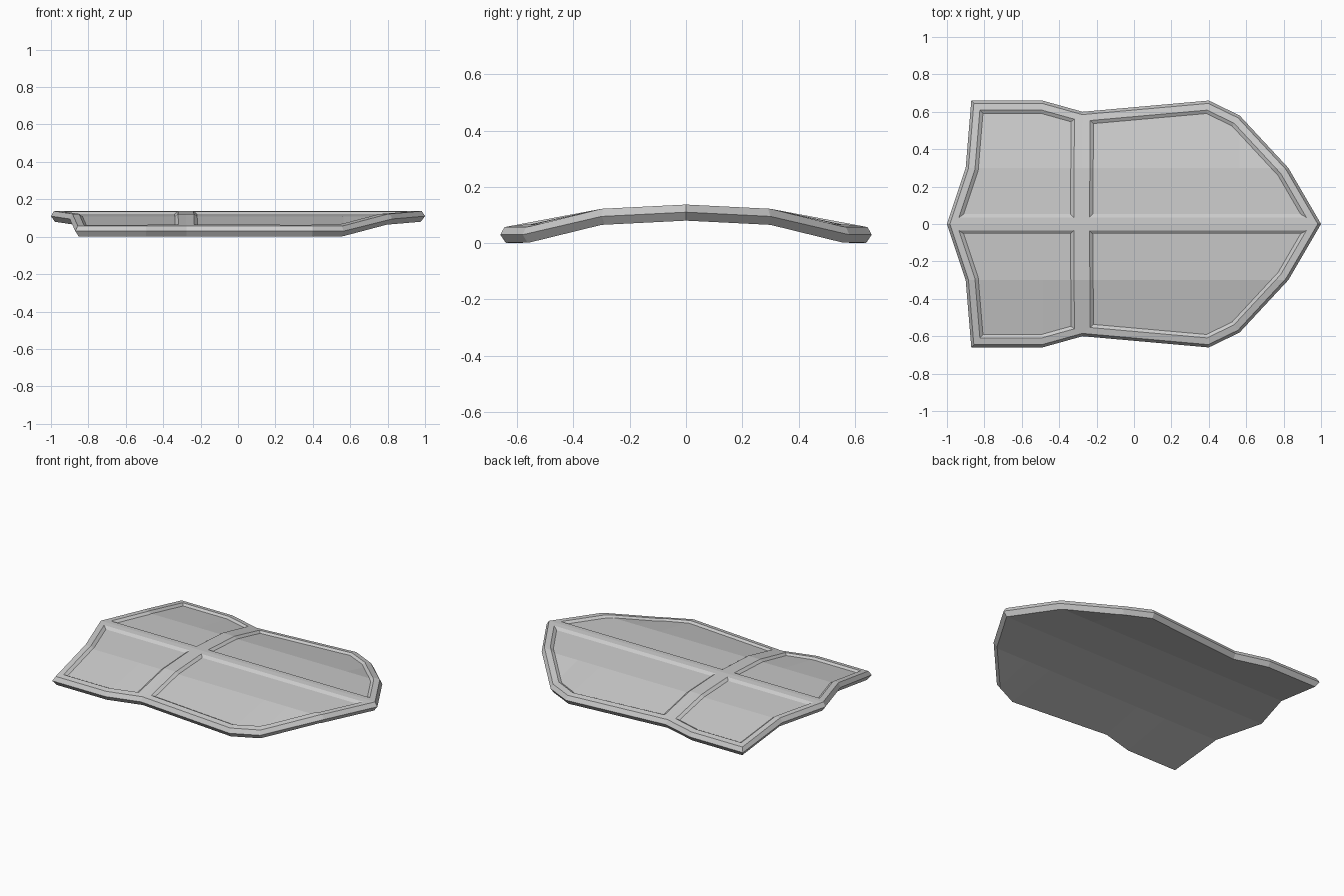
import bpy, bmesh
from mathutils import Vector

cube = bpy.data.objects.get("Cube")
if cube:
    bpy.data.objects.remove(cube, do_unlink=True)

TOP, BOTTOM = 0.027, -0.03     # surface heights about the middle of the plate
DEPTH = 0.013                  # depth of the sunken panels
RIM, AXIS_RIB, CROSS_RIB, SLOPE = 0.035, 0.035, 0.042, 0.018
SPLIT = 4                      # outline point where the cross rib ends

# Half outline, from the pointed tip round to the other end
half = [Vector(p) for p in ((1, 0), (.825, .3), (.565, .58), (.4, .66), (-.275, .6),
                            (-.49, .66), (-.87, .66), (-.9, .3), (-1, 0))]


def inset(poly, dists):
    """Move each edge of an anticlockwise polygon inward by its own distance."""
    n = len(poly)
    lines = []
    for i in range(n):
        d = (poly[(i + 1) % n] - poly[i]).normalized()
        lines.append((poly[i] + Vector((-d.y, d.x)) * dists[i], d))
    out = []
    for i in range(n):
        (p, d), (q, e) = lines[i - 1], lines[i]
        t = (q - p).cross(e) / d.cross(e)
        out.append(p + d * t)
    return out


def edge_y(x):
    """Half width of the plate where its long side is flat and low."""
    side = half[2:7]
    for a, b in zip(side, side[1:]):
        if b.x <= x <= a.x:
            return a.y + (b.y - a.y) * (a.x - x) / (a.x - b.x)
    return side[0].y if x > 0 else side[-1].y


def arch(x, y):
    """Height of the arched middle surface."""
    if y < .3:
        return .11 - .015 * y / .3
    t = (y - .3) / (edge_y(x) - .015 - .3)
    return .095 - .065 * min(t, 1)


bm = bmesh.new()


def face(points):
    bm.faces.new([bm.verts.new((p.x, p.y, z)) for p, z in points])


def band(outer, z0, inner, z1, closed=True):
    n = len(outer)
    for i in range(n if closed else n - 1):
        j = (i + 1) % n
        face([(outer[i], z0), (outer[j], z0), (inner[j], z1), (inner[i], z1)])


def cells(loop):
    """Split the half loop at the cross rib into a front and a back cell."""
    centre = Vector((-.28, 0))
    return [centre] + loop[:SPLIT + 1], [centre] + loop[SPLIT:]


# Outer edge: upper and lower chamfers
edge_dist = [1] * (len(half) - 1) + [0]
top_loop = inset(half, [.015 * d for d in edge_dist])
low_loop = inset(half, [.02 * d for d in edge_dist])
band(half, 0, top_loop, TOP, closed=False)
band(low_loop, BOTTOM, half, 0, closed=False)

# Rim, ribs and sunken panels
for k, cell in enumerate(cells(top_loop)):
    ends = (AXIS_RIB, CROSS_RIB) if k == 0 else (CROSS_RIB, AXIS_RIB)
    dists = [ends[0]] + [RIM] * (len(cell) - 2) + [ends[1]]
    lip = inset(cell, dists)
    floor = inset(lip, [SLOPE] * len(lip))
    band(cell, TOP, lip, TOP)
    band(lip, TOP, floor, TOP - DEPTH)
    face([(p, TOP - DEPTH) for p in floor])

# Plain underside
for cell in cells(low_loop):
    face([(p, BOTTOM) for p in reversed(cell)])
bmesh.ops.remove_doubles(bm, verts=bm.verts, dist=.0005)

# Fold lines, then bend the plate into its arch
folds = [((0, .3, 0), (0, 1, 0))] + [((x, 0, 0), (1, 0, 0)) for x in (.4, -.49, .565)]
for co, no in folds:
    bmesh.ops.bisect_plane(bm, geom=bm.verts[:] + bm.edges[:] + bm.faces[:],
                           dist=.0005, plane_co=co, plane_no=no)
for v in bm.verts:
    v.co.z += arch(v.co.x, v.co.y)

mesh = bpy.data.meshes.new("shield_plate")
bm.to_mesh(mesh)
bm.free()
shield = bpy.data.objects.new("shield_plate", mesh)
bpy.context.collection.objects.link(shield)

# Other half
mirror = shield.modifiers.new("mirror", 'MIRROR')
mirror.use_axis = (False, True, False)
mirror.merge_threshold = .001

grey = bpy.data.materials.new("light_grey")
grey.use_nodes = True
colour = (.6, .6, .6, 1)
grey.diffuse_color = colour
grey.node_tree.nodes["Principled BSDF"].inputs["Base Color"].default_value = colour
mesh.materials.append(grey)
